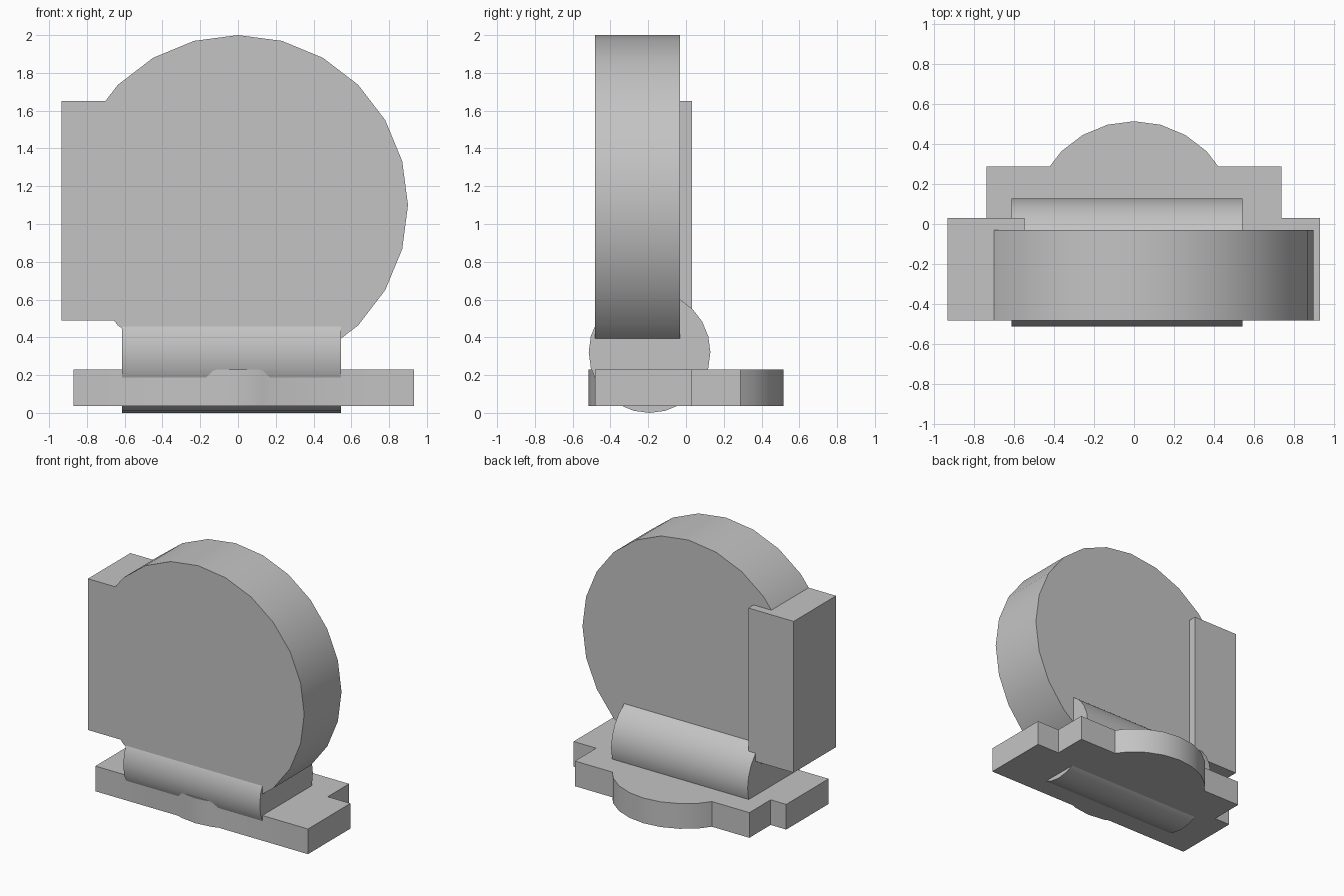
import bpy
from math import radians

cube = bpy.data.objects.get("Cube")
if cube:
    bpy.data.objects.remove(cube, do_unlink=True)

# Single grey finish
grey = bpy.data.materials.new("plain_grey")
grey.use_nodes = True
colour = (0.55, 0.55, 0.55, 1)
grey.diffuse_color = colour
grey.node_tree.nodes["Principled BSDF"].inputs["Base Color"].default_value = colour


def finish(name):
    obj = bpy.context.object
    obj.name = obj.data.name = name
    bpy.ops.object.transform_apply(location=True, rotation=True, scale=True)
    obj.data.materials.append(grey)
    return obj


def box(name, x0, x1, y0, y1, z0, z1):
    centre = ((x0 + x1) / 2, (y0 + y1) / 2, (z0 + z1) / 2)
    bpy.ops.mesh.primitive_cube_add(size=1, location=centre)
    bpy.context.object.scale = (x1 - x0, y1 - y0, z1 - z0)
    return finish(name)


def drum(name, radius, depth, centre, rotation=(0, 0, 0)):
    bpy.ops.mesh.primitive_cylinder_add(vertices=24, radius=radius, depth=depth,
                                        location=centre, rotation=rotation)
    return finish(name)


def select(obj):
    bpy.ops.object.select_all(action='DESELECT')
    obj.select_set(True)
    bpy.context.view_layer.objects.active = obj


def merge(base, *others):
    for other in others:
        select(base)
        mod = base.modifiers.new("join", 'BOOLEAN')
        mod.operation = 'UNION'
        mod.solver = 'EXACT'
        mod.object = other
        bpy.ops.object.modifier_apply(modifier=mod.name)
        bpy.data.objects.remove(other, do_unlink=True)


FRONT, BACK = -0.483, 0.031

# Upright disc with its side block
disc_back = -0.031
upright = drum("upright_disc", 0.9, disc_back - FRONT,
               (0, (FRONT + disc_back) / 2, 1.1), (radians(90), 0, 0))
merge(upright, box("side_block", -0.935, -0.55, FRONT, BACK, 0.49, 1.65))

# Base plate: wide front bar, narrower back and a round centre
low, high = 0.037, 0.23
base = box("base_plate", -0.872, 0.932, FRONT, BACK, low, high)
merge(base,
      box("base_back", -0.74, 0.74, FRONT, 0.289, low, high),
      drum("base_round", 0.515, high - low, (0, 0, (low + high) / 2)))

# Horizontal roller joining disc and base
roller = drum("roller", 0.322, 1.158, (-0.034, -0.193, 0.322), (0, radians(90), 0))

for part in (upright, base, roller):
    select(part)
    bpy.ops.object.shade_smooth_by_angle(angle=radians(30))
